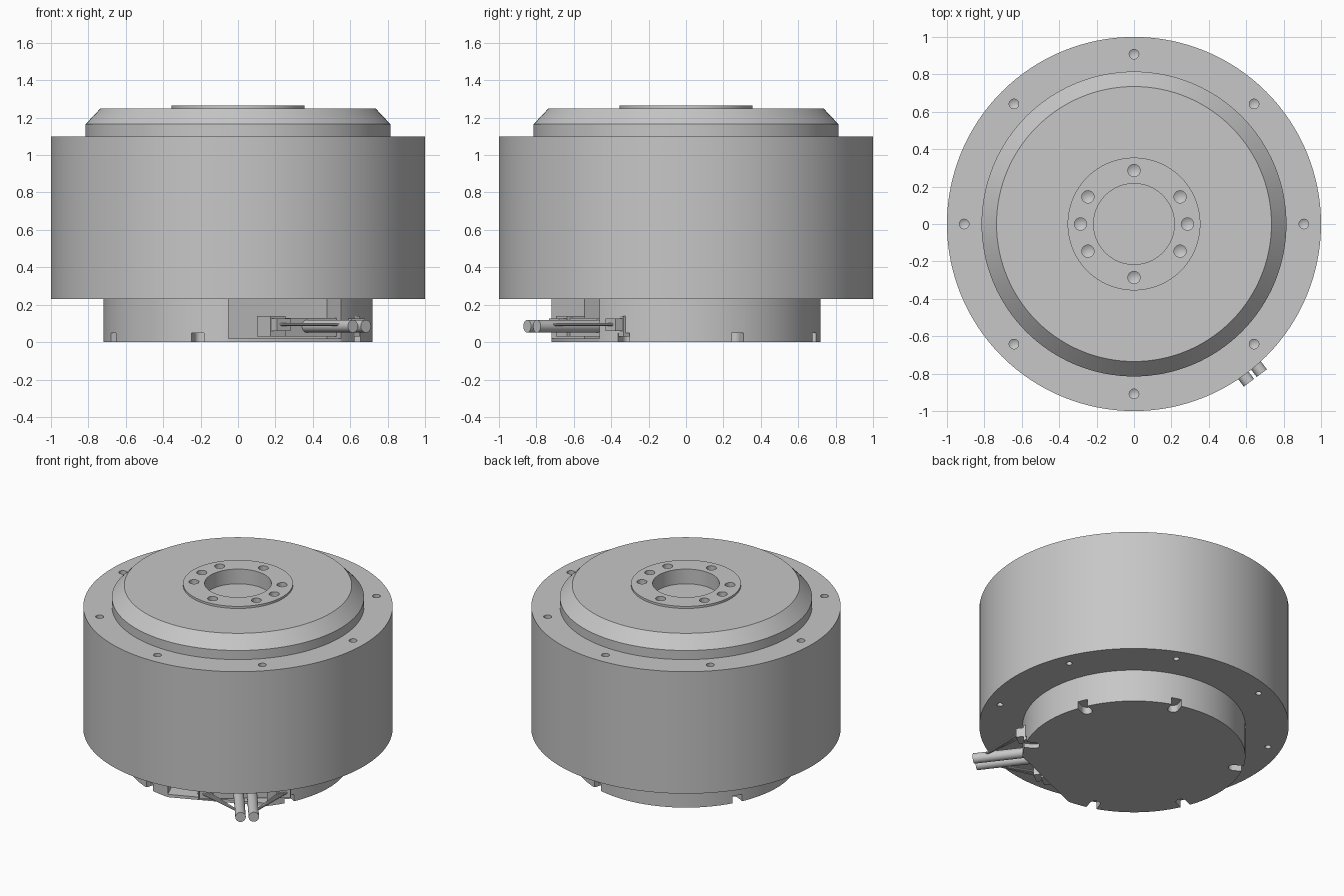
import bpy, bmesh, math
from mathutils import Matrix, Vector

cube = bpy.data.objects.get("Cube")
if cube:
    bpy.data.objects.remove(cube, do_unlink=True)

grey = bpy.data.materials.new("machined grey")
grey.use_nodes = True
GREY = (0.57, 0.57, 0.57, 1)
grey.diffuse_color = GREY
grey.node_tree.nodes["Principled BSDF"].inputs["Base Color"].default_value = GREY


def finish(name, bm):
    bmesh.ops.recalc_face_normals(bm, faces=bm.faces)
    mesh = bpy.data.meshes.new(name)
    bm.to_mesh(mesh)
    bm.free()
    mesh.materials.append(grey)
    obj = bpy.data.objects.new(name, mesh)
    bpy.context.scene.collection.objects.link(obj)
    return obj


def add_lathe(bm, profile, steps, matrix=Matrix()):
    """Revolve an (r, z) profile whose ends lie on the axis."""
    rings = []
    for r, z in profile:
        count = steps if r else 1
        rings.append([bm.verts.new(matrix @ Vector((r * math.cos(math.tau * i / steps),
                                                    r * math.sin(math.tau * i / steps), z)))
                      for i in range(count)])
    for low, high in zip(rings, rings[1:]):
        for i in range(steps):
            j = (i + 1) % steps
            corners = [low[i % len(low)], low[j % len(low)],
                       high[j % len(high)], high[i % len(high)]]
            bm.faces.new(list(dict.fromkeys(corners)))


def lathe(name, profile, steps=128):
    bm = bmesh.new()
    add_lathe(bm, profile, steps)
    return finish(name, bm)


def disc(r, low, high):
    return [(0, low), (r, low), (r, high), (0, high)]


def add_box(bm, low, high, matrix=Matrix()):
    low, high = Vector(low), Vector(high)
    m = matrix @ Matrix.Translation((low + high) / 2) @ Matrix.Diagonal((*(high - low), 1))
    bmesh.ops.create_cube(bm, size=1, matrix=m)


def turn(degrees):
    return Matrix.Rotation(math.radians(degrees), 4, "Z")


def smooth(obj):
    bpy.ops.object.select_all(action="DESELECT")
    obj.select_set(True)
    bpy.context.view_layer.objects.active = obj
    bpy.ops.object.shade_smooth_by_angle(angle=math.radians(30))


def cut(obj, bm):
    cutter = finish(obj.name + "_cutter", bm)
    cutter.hide_render = True
    mod = obj.modifiers.new("cut", "BOOLEAN")
    mod.operation, mod.solver, mod.object = "DIFFERENCE", "EXACT", cutter
    bpy.context.view_layer.objects.active = obj
    bpy.ops.object.modifier_apply(modifier=mod.name)
    bpy.data.objects.remove(cutter, do_unlink=True)


def add_drill(bm, angle, ring, r, top, depth, up=1):
    """Blind hole with a conical end; up=-1 drills from below."""
    tip = [(0, -depth - r * 0.6), (r, -depth), (r, 0.02), (0, 0.02)]
    place = turn(angle) @ Matrix.Translation((ring, 0, top))
    add_lathe(bm, tip, 16, place @ Matrix.Diagonal((1, 1, up, 1)))


# Main housing with bolt holes above and below
housing = lathe("main_housing", disc(1, 0.23, 1.1))
holes = bmesh.new()
for k in range(8):
    add_drill(holes, 45 * k, 0.908, 0.026, 1.1, 0.06)
    add_drill(holes, 45 * k + 22.5, 0.908, 0.02, 0.23, 0.08, -1)
cut(housing, holes)

# Chamfered cap with the central bore
cap = lathe("chamfered_cap", [(0, 1.1), (0.815, 1.1), (0.815, 1.165), (0.735, 1.25), (0, 1.25)])
bore = bmesh.new()
add_lathe(bore, disc(0.216, 1.16, 1.3), 96)
FLANGE_ANGLES = (0, 30.5, 90, 149.5, 180, 210.5, 270, 329.5)
for a in FLANGE_ANGLES:
    add_drill(bore, a, 0.286, 0.033, 1.25, 0.05)
cut(cap, bore)

# Output flange
flange = lathe("output_flange", disc(0.355, 1.25, 1.265))
bore = bmesh.new()
add_lathe(bore, disc(0.216, 1.2, 1.3), 96)
for a in FLANGE_ANGLES:
    add_drill(bore, a, 0.286, 0.033, 1.265, 0.05)
cut(flange, bore)

# Base plinth with a connector pocket, a flat edge and bottom slots
base = lathe("base_plinth", disc(0.72, 0, 0.23))
pocket = bmesh.new()
add_box(pocket, (0.45, -0.327, 0.02), (0.9, 0.327, 0.3), turn(-67))
cut(base, pocket)
trim = bmesh.new()
add_box(trim, (0.642, -0.327, -0.1), (0.9, 0.327, 0.1), turn(-67))
cut(base, trim)
slots, rounds = bmesh.new(), bmesh.new()
for side in (22.5, 202.5):
    for step in (-50, 0, 50):
        m = turn(side + step)
        add_box(slots, (0.66, -0.035, -0.05), (0.85, 0.035, 0.05), m)
        add_lathe(rounds, disc(0.035, -0.06, 0.05), 24, m @ Matrix.Translation((0.66, 0, 0)))
cut(base, slots)
cut(base, rounds)

# Connector board and sockets, along the cable direction
frame = turn(-53)
board = bmesh.new()
add_box(board, (0.44, -0.2, 0.03), (0.64, 0.24, 0.13), frame)
finish("connector_board", board)
for name, v in (("right_socket", -0.23), ("left_socket", 0.27)):
    bm = bmesh.new()
    add_box(bm, (0.54, v - 0.05, 0.03), (0.66, v + 0.05, 0.14), frame)
    add_box(bm, (0.66, v - 0.045, 0.06), (0.71, v + 0.045, 0.125), frame)
    finish(name, bm)

# Pair of cables
cables = []
for name, v in (("right_cable", -0.02), ("left_cable", 0.066)):
    bm = bmesh.new()
    m = frame @ Matrix.Translation((0, v, 0.085)) @ Matrix.Rotation(math.pi / 2, 4, "Y")
    add_lathe(bm, disc(0.034, 0.6, 1.048), 32, m)
    cables.append(finish(name, bm))

# Thin wires from the sockets to the cables
for name, start, end in (("right_wire", -0.23, -0.045), ("left_wire", 0.27, 0.09)):
    for k, offset in enumerate((-0.022, 0, 0.022)):
        a = frame @ Vector((0.7, start + offset, 0.095))
        b = frame @ Vector((0.96, end, 0.095))
        bm = bmesh.new()
        m = Matrix.Translation(a) @ (b - a).to_track_quat("Z", "Y").to_matrix().to_4x4()
        add_lathe(bm, disc(0.008, 0, (b - a).length), 10, m)
        cables.append(finish(f"{name}_{k + 1}", bm))

for obj in [housing, cap, flange, base] + cables:
    smooth(obj)
